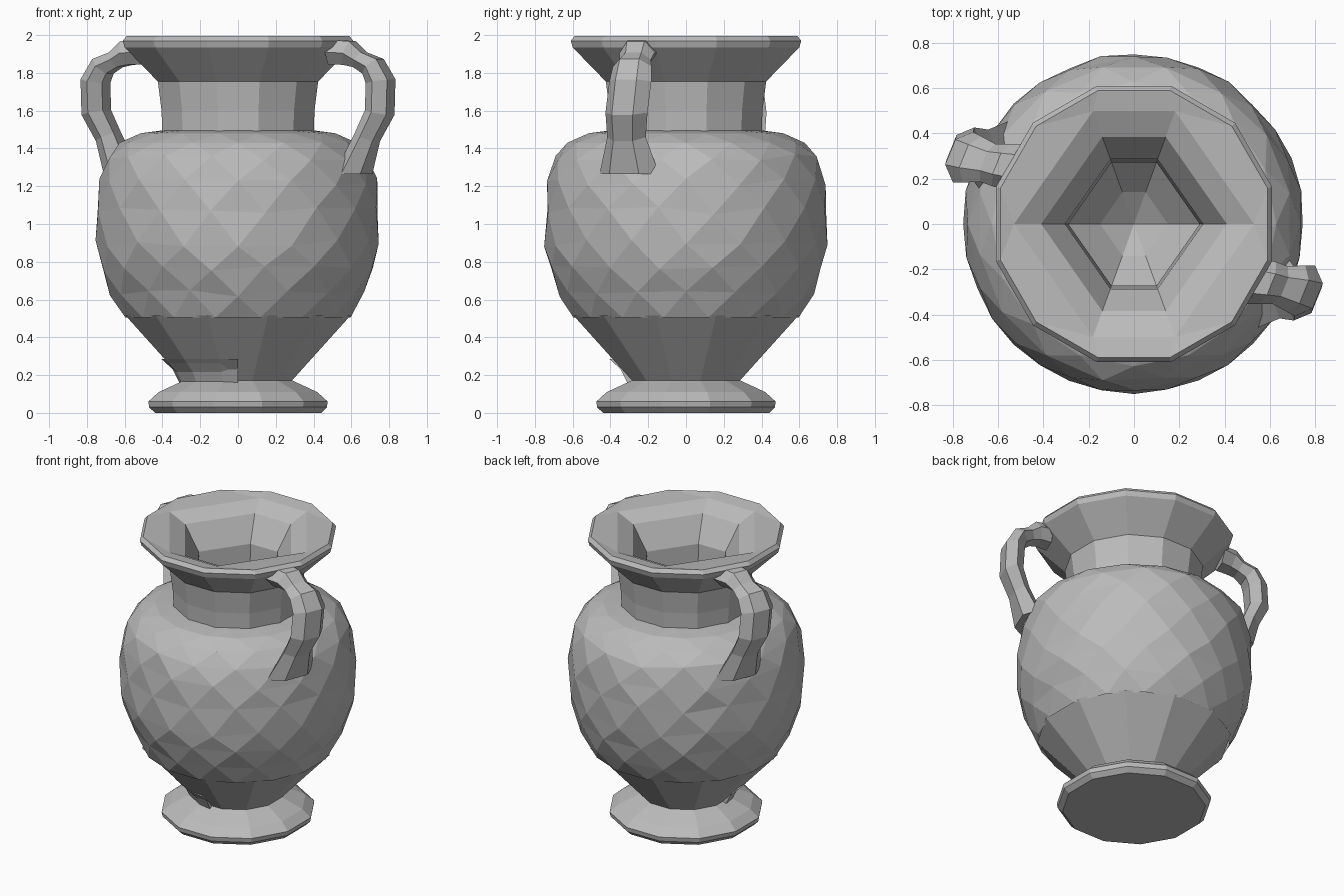
import bpy, bmesh, random
from math import sin, cos, radians, pi
from mathutils import Vector

random.seed(4)
if "Cube" in bpy.data.objects:
    bpy.data.objects.remove(bpy.data.objects["Cube"], do_unlink=True)

clay = bpy.data.materials.new("grey_clay")
clay.diffuse_color = (0.5, 0.5, 0.5, 1)
clay.use_nodes = True
clay.node_tree.nodes["Principled BSDF"].inputs["Base Color"].default_value = (0.5, 0.5, 0.5, 1)


def finish(bm, name):
    bmesh.ops.remove_doubles(bm, verts=bm.verts, dist=0.0005)
    mesh = bpy.data.meshes.new(name)
    bm.to_mesh(mesh)
    bm.free()
    mesh.materials.append(clay)
    obj = bpy.data.objects.new(name, mesh)
    bpy.context.collection.objects.link(obj)


def skin(bm, rings, staggered=False):
    """Join rings of equal count, with triangles if they are staggered."""
    n = len(rings[0])
    for k, (a, b) in enumerate(zip(rings, rings[1:])):
        for i in range(n):
            j = (i + 1) % n
            if not staggered:
                bm.faces.new((a[i], a[j], b[j], b[i]))
            elif k % 2 == 0:
                bm.faces.new((a[i], a[j], b[i]))
                bm.faces.new((a[j], b[j], b[i]))
            else:
                bm.faces.new((a[i], a[j], b[j]))
                bm.faces.new((a[i], b[j], b[i]))


def ring(bm, angles, r, z, jitter=0):
    out = []
    for a in angles:
        q = r + random.uniform(-jitter, jitter)
        h = z + random.uniform(-jitter, jitter) * 3
        out.append(bm.verts.new((q * cos(a), q * sin(a), h)))
    return out


def turned(name, profile, sides=12, cap=False):
    """Lathe whose flats, not corners, sit at the given radius."""
    bm = bmesh.new()
    angles = [(i + 0.5) * 2 * pi / sides for i in range(sides)]
    rings = [ring(bm, angles, r / cos(pi / sides), z) for r, z in profile]
    skin(bm, rings)
    if cap:
        bm.faces.new(rings[0][::-1])
    finish(bm, name)


# Foot, lower body, neck and flared lip
turned("foot", [(0.44, 0), (0.47, 0.03), (0.475, 0.06), (0.42, 0.11), (0.28, 0.175)], cap=True)
turned("lower_body", [(0.28, 0.165), (0.595, 0.515)])
turned("neck", [(0.4, 1.47), (0.405, 1.6), (0.425, 1.76)])
turned("lip", [(0.425, 1.755), (0.6, 1.935), (0.61, 1.97), (0.59, 1.995)])

# Hammered belly: staggered, slightly uneven rings give irregular facets
bm = bmesh.new()
belly = [(0.6, 0.505), (0.665, 0.63), (0.712, 0.76), (0.738, 0.9), (0.742, 1.07),
         (0.73, 1.22), (0.69, 1.35), (0.62, 1.43), (0.52, 1.48), (0.4, 1.495)]
rows = []
for k, (r, z) in enumerate(belly):
    shift = 0.5 if k % 2 == 0 else 1
    angles = [(i + shift) * pi / 8 for i in range(16)]
    jitter = 0.007 if 0 < k < 7 else 0
    rows.append(ring(bm, angles, r * 1.013, z, jitter))
skin(bm, rows, staggered=True)
finish(bm, "belly")

# Inside: flat round rim, shallow six-sided dish, steep throat and hollow belly
bm = bmesh.new()
round_angles = [(i + 0.5) * pi / 6 for i in range(12)]
corners = [radians(a) for a in (0, 70, 110, 180, 250, 290)]
six_angles = [corners[((i + 1) // 2) % 6] for i in range(12)]
rings = [ring(bm, round_angles, 0.59 / cos(pi / 12), 1.995)]
well = [(0.53, 1.98), (0.41, 1.925), (0.305, 1.76), (0.29, 1.47),
        (0.45, 1.1), (0.3, 0.5), (0.15, 0.35), (0, 0.25)]
rings += [ring(bm, six_angles, r, z) for r, z in well]
skin(bm, rings)
finish(bm, "inner_well")

# Raised repair patch on the lower front
bm = bmesh.new()
arc = [radians(a) for a in (180, 195, 225, 255, 270)]
levels = [ring(bm, arc, r, z) for r, z in
          [(0.25, 0.14), (0.3, 0.14), (0.345, 0.23), (0.405, 0.285), (0.36, 0.285)]]
for a, b in zip(levels, levels[1:]):
    for i in range(len(arc) - 1):
        bm.faces.new((a[i], a[i + 1], b[i + 1], b[i]))
for end, order in ((0, 1), (-1, -1)):
    bm.faces.new([level[end] for level in levels][::order])
finish(bm, "lower_patch")


# Handles: six-sided loft along a bent path, repeated by a half turn
# Each section: centre, half width, half thickness
path = [((0.50, -0.25, 1.91), 0.11, 0.065), ((0.59, -0.26, 1.905), 0.10, 0.065),
        ((0.645, -0.27, 1.87), 0.09, 0.045), ((0.715, -0.285, 1.835), 0.11, 0.055),
        ((0.755, -0.295, 1.755), 0.12, 0.062), ((0.75, -0.315, 1.59), 0.12, 0.062),
        ((0.685, -0.315, 1.46), 0.11, 0.055), ((0.61, -0.30, 1.265), 0.17, 0.075)]
side = Vector((-sin(radians(-22)), cos(radians(-22)), 0))


def handle(name, turn):
    bm = bmesh.new()
    pts = [Vector(p[0]) for p in path]
    loops = []
    for i, (c, w, t) in enumerate(path):
        along = Vector((0, 0, -1))  # the lower end is cut level
        if i < len(path) - 1:
            along = (pts[i + 1] - pts[max(i - 1, 0)]).normalized()
        out = side.cross(along).normalized()
        loop = []
        for k in range(6):
            a = k * pi / 3
            p = pts[i] + side * w * cos(a) + out * t * sin(a) * 1.15
            loop.append(bm.verts.new((p.x * turn, p.y * turn, p.z)))
        loops.append(loop)
    skin(bm, loops)
    bm.faces.new(loops[0][::-1])
    bm.faces.new(loops[-1])
    bmesh.ops.recalc_face_normals(bm, faces=bm.faces)
    finish(bm, name)


handle("left_handle", 1)
handle("right_handle", -1)
